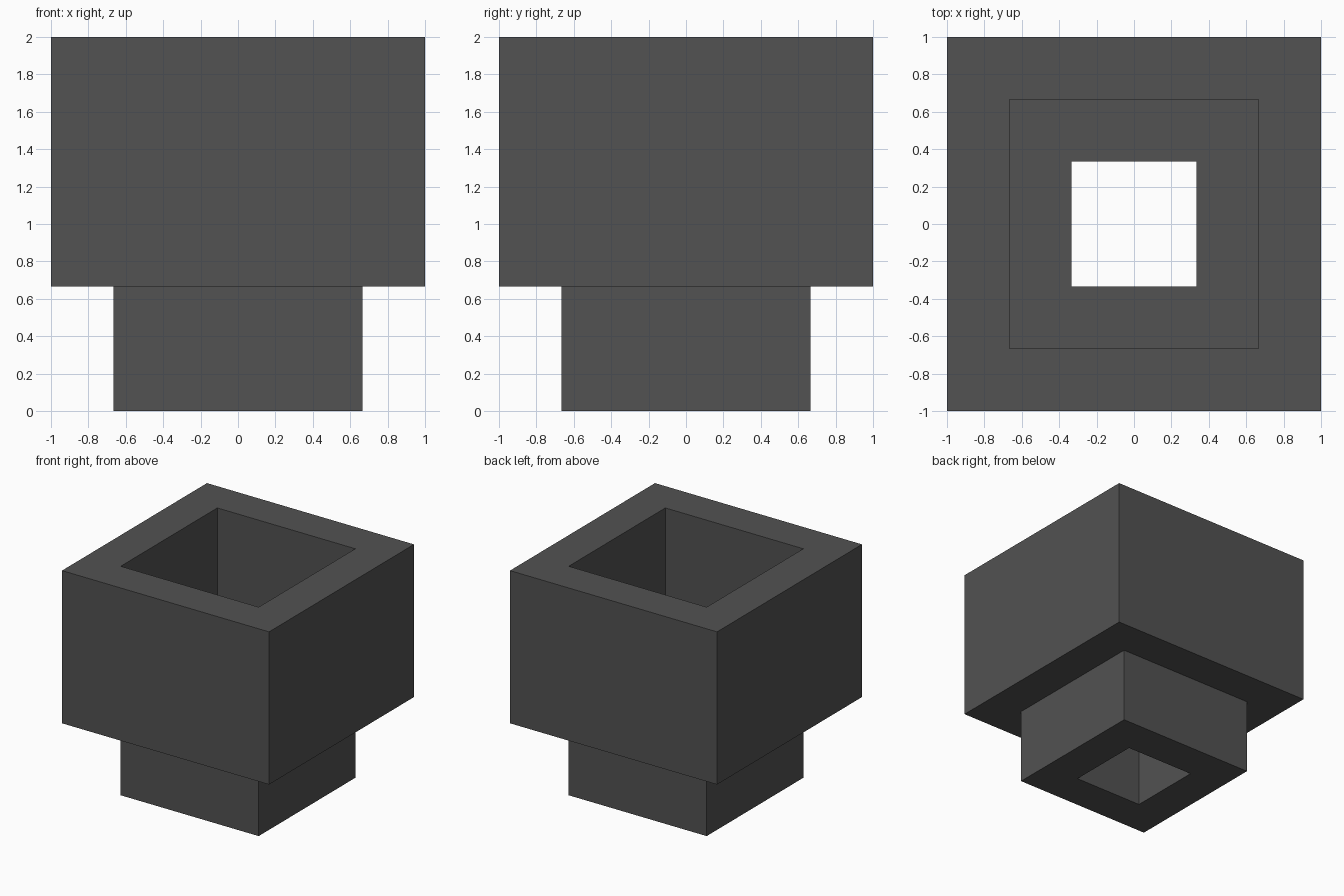
import bpy
import bmesh

cube = bpy.data.objects.get("Cube")
if cube:
    bpy.data.objects.remove(cube, do_unlink=True)

U = 1 / 3  # wall thickness, the module of the whole part

# Single dark grey material
grey = bpy.data.materials.new("dark_grey")
grey.use_nodes = True
colour = (0.085, 0.085, 0.085, 1.0)
grey.diffuse_color = colour
grey.node_tree.nodes["Principled BSDF"].inputs["Base Color"].default_value = colour

# Closed wall section as (half width, height): outside going up, inside going down
section = [(2 * U, 0), (2 * U, 2 * U), (3 * U, 2 * U), (3 * U, 6 * U),
           (2 * U, 6 * U), (2 * U, 3 * U), (U, 3 * U), (U, 0)]
corners = [(-1, -1), (1, -1), (1, 1), (-1, 1)]

# Sweep the section around the four corners of a square
bm = bmesh.new()
rings = [[bm.verts.new((sx * h, sy * h, z)) for sx, sy in corners]
         for h, z in section]
for i, ring in enumerate(rings):
    above = rings[(i + 1) % len(rings)]
    for j in range(4):
        k = (j + 1) % 4
        bm.faces.new((ring[j], ring[k], above[k], above[j]))
bmesh.ops.recalc_face_normals(bm, faces=bm.faces)

mesh = bpy.data.meshes.new("square_funnel")
bm.to_mesh(mesh)
bm.free()
mesh.materials.append(grey)
funnel = bpy.data.objects.new("square_funnel", mesh)
bpy.context.collection.objects.link(funnel)
